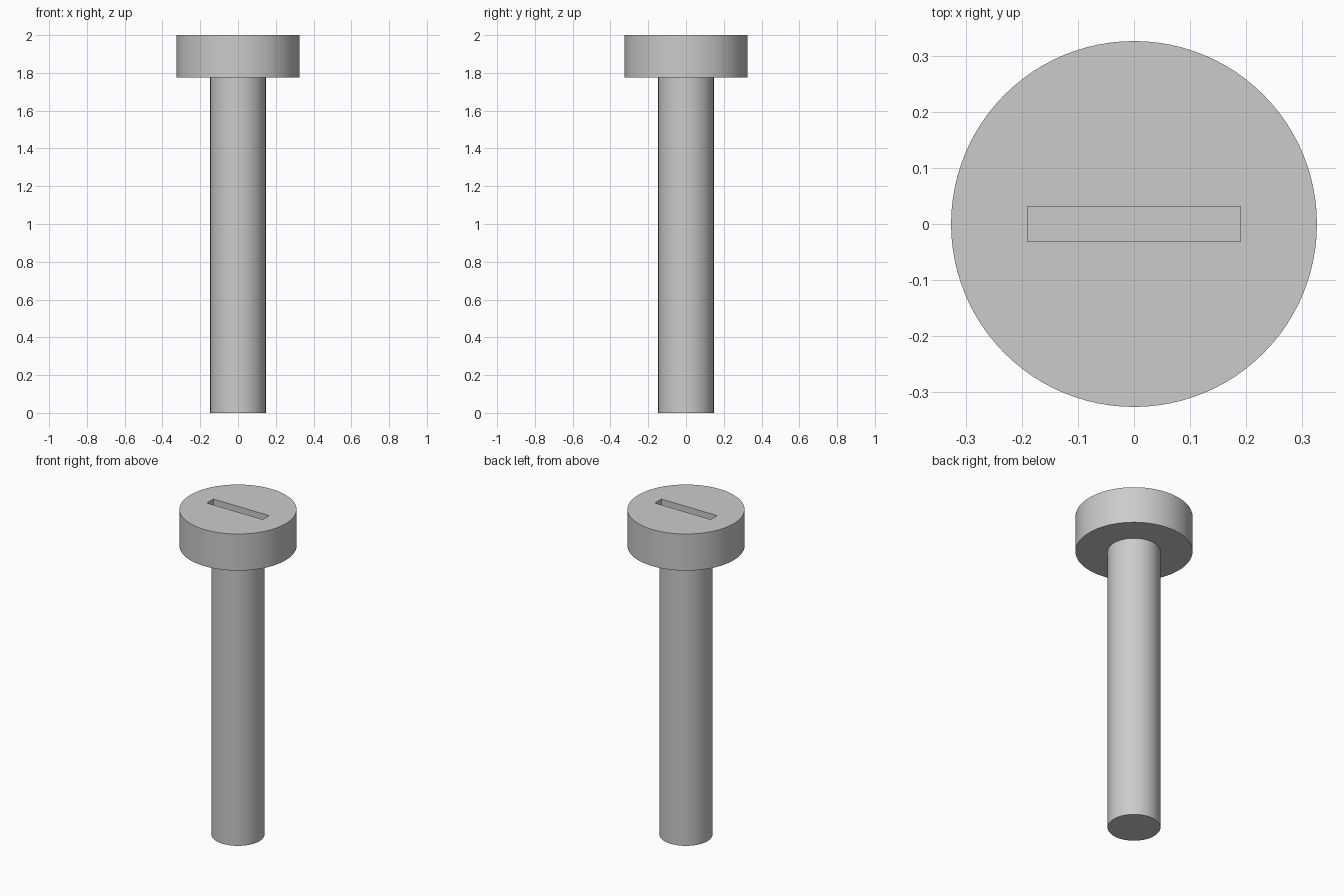
import bpy
import bmesh
import math

cube = bpy.data.objects.get("Cube")
if cube:
    bpy.data.objects.remove(cube, do_unlink=True)

GREY = (0.6, 0.6, 0.6, 1.0)
HEAD_RADIUS, SHAFT_RADIUS = 0.326, 0.147
HEAD_BOTTOM, TOP = 1.775, 2.0
SLOT_SIZE = (0.38, 0.063)
SLOT_DEPTH = 0.11
SIDES = 96

steel = bpy.data.materials.new("plain grey")
steel.use_nodes = True
steel.diffuse_color = GREY
steel.node_tree.nodes["Principled BSDF"].inputs["Base Color"].default_value = GREY


def add_object(name, bm):
    mesh = bpy.data.meshes.new(name)
    bm.to_mesh(mesh)
    bm.free()
    mesh.materials.append(steel)
    obj = bpy.data.objects.new(name, mesh)
    bpy.context.collection.objects.link(obj)
    return obj


def select_only(obj):
    bpy.ops.object.select_all(action="DESELECT")
    obj.select_set(True)
    bpy.context.view_layer.objects.active = obj


# Screw body: half profile revolved about the vertical axis
profile = [(0, 0), (SHAFT_RADIUS, 0), (SHAFT_RADIUS, HEAD_BOTTOM),
           (HEAD_RADIUS, HEAD_BOTTOM), (HEAD_RADIUS, TOP), (0, TOP)]
bm = bmesh.new()
points = [bm.verts.new((r, 0, z)) for r, z in profile]
edges = [bm.edges.new(pair) for pair in zip(points, points[1:])]
bmesh.ops.spin(bm, geom=points + edges, cent=(0, 0, 0), axis=(0, 0, 1),
               angle=math.tau, steps=SIDES, use_duplicate=False)
bmesh.ops.remove_doubles(bm, verts=bm.verts, dist=0.0001)
bmesh.ops.dissolve_limit(bm, angle_limit=0.01, verts=bm.verts, edges=bm.edges)
bmesh.ops.recalc_face_normals(bm, faces=bm.faces)
screw = add_object("screw_body", bm)

# Driver slot cut into the top of the head
bm = bmesh.new()
bmesh.ops.create_cube(bm, size=1)
bmesh.ops.scale(bm, vec=(*SLOT_SIZE, SLOT_DEPTH * 2), verts=bm.verts)
bmesh.ops.translate(bm, vec=(0, 0, TOP), verts=bm.verts)
cutter = add_object("slot_cutter", bm)
cutter.hide_render = True

select_only(screw)
cut = screw.modifiers.new("driver slot", "BOOLEAN")
cut.operation = "DIFFERENCE"
cut.solver = "EXACT"
cut.object = cutter
bpy.ops.object.modifier_apply(modifier=cut.name)
bpy.data.objects.remove(cutter, do_unlink=True)

# Round sides smooth, rims and slot edges sharp
select_only(screw)
bpy.ops.object.shade_smooth_by_angle(angle=math.radians(30))
